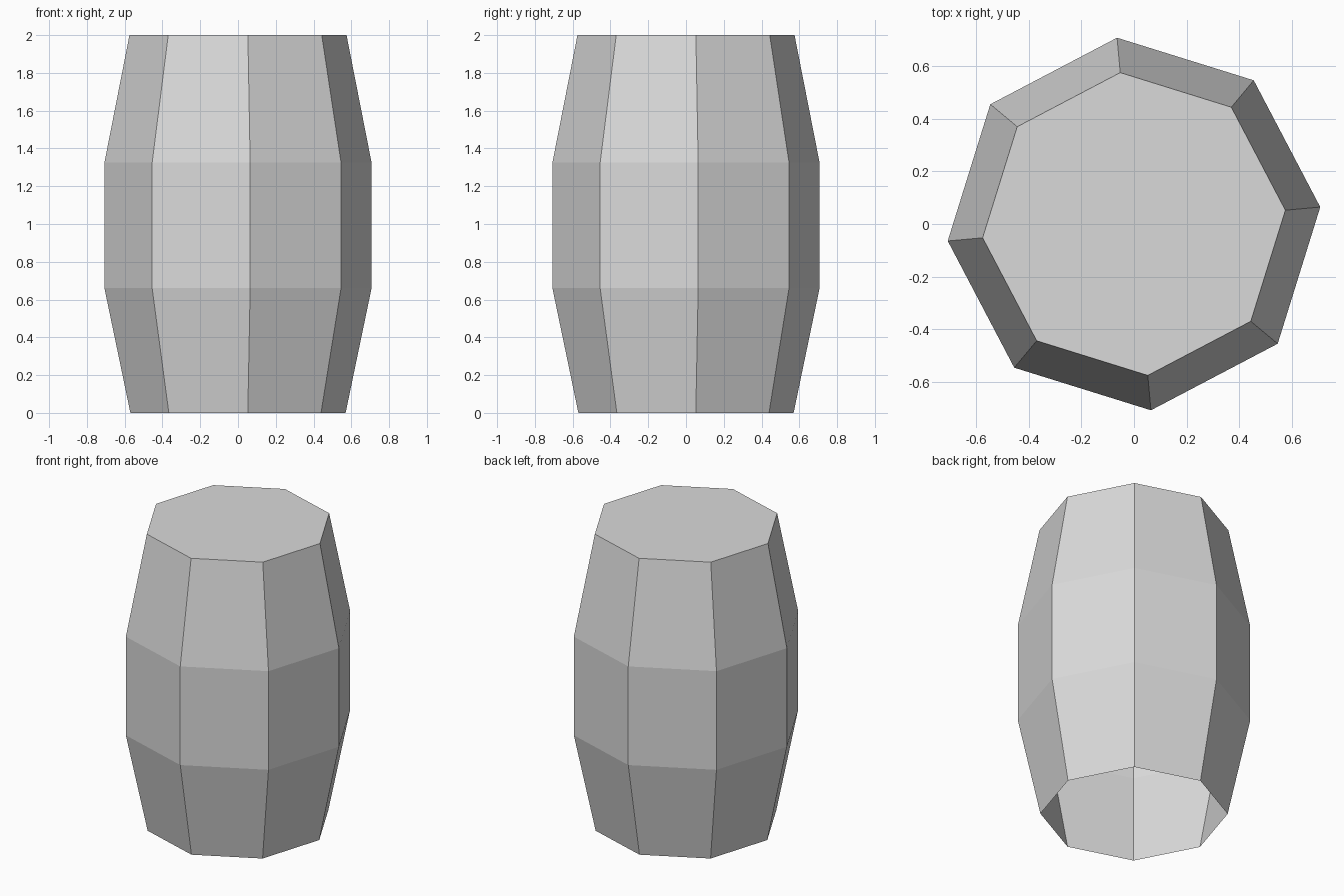
import bpy
import bmesh
import math

cube = bpy.data.objects.get("Cube")
if cube:
    bpy.data.objects.remove(cube, do_unlink=True)

SIDES = 8
TURN = math.radians(5.2)
# Barrel profile from bottom to top: (radius, height)
PROFILE = [(0.572, 0), (0.71, 0.66), (0.71, 1.325), (0.577, 2)]

# Plain grey material
grey = bpy.data.materials.new("light grey")
grey.use_nodes = True
colour = (0.7, 0.7, 0.7, 1)
grey.diffuse_color = colour
grey.node_tree.nodes["Principled BSDF"].inputs["Base Color"].default_value = colour

bm = bmesh.new()


def ring(radius, height):
    """One eight-sided hoop of vertices."""
    angles = [TURN + math.tau * i / SIDES for i in range(SIDES)]
    return [bm.verts.new((radius * math.cos(a), radius * math.sin(a), height))
            for a in angles]


# Barrel walls: one band of flat staves between each pair of rings
rings = [ring(r, z) for r, z in PROFILE]
for low, high in zip(rings, rings[1:]):
    for i in range(SIDES):
        j = (i + 1) % SIDES
        bm.faces.new((low[i], low[j], high[j], high[i]))

# Closed lid; the underside stays open
bm.faces.new(rings[-1])

mesh = bpy.data.meshes.new("barrel")
bm.to_mesh(mesh)
bm.free()
mesh.materials.append(grey)
barrel = bpy.data.objects.new("barrel", mesh)
bpy.context.collection.objects.link(barrel)
